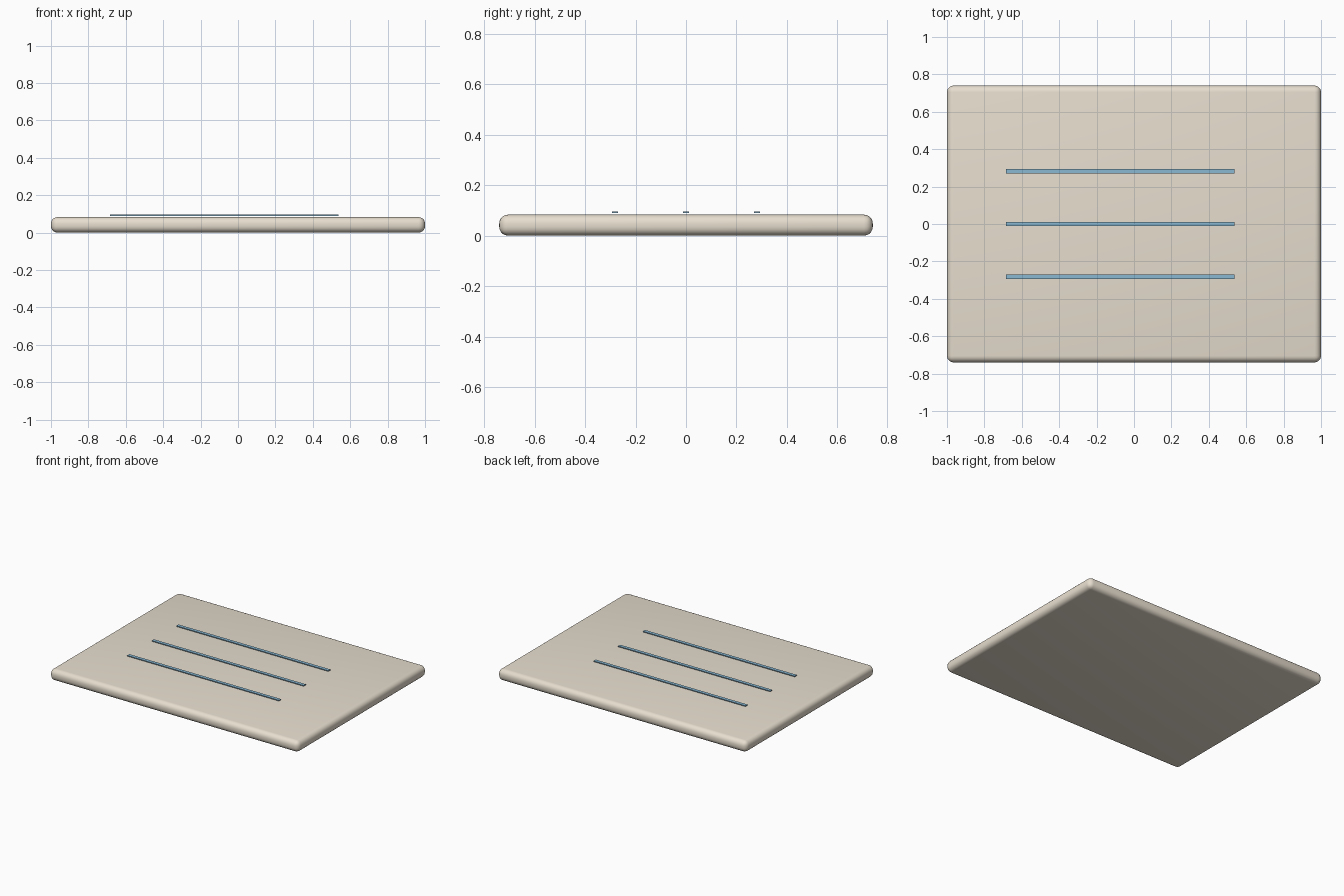
import bpy

if "Cube" in bpy.data.objects:
    bpy.data.objects.remove(bpy.data.objects["Cube"])


def material(name, color):
    mat = bpy.data.materials.new(name)
    mat.diffuse_color = color
    mat.use_nodes = True
    mat.node_tree.nodes["Principled BSDF"].inputs["Base Color"].default_value = mat.diffuse_color
    return mat


def box(name, center, size, mat, bevel=0.0, segments=1):
    bpy.ops.mesh.primitive_cube_add(size=1, location=center)
    ob = bpy.context.object
    ob.name = name
    ob.scale = size
    bpy.ops.object.transform_apply(location=False, rotation=False, scale=True)
    ob.data.materials.append(mat)
    if bevel:
        mod = ob.modifiers.new("rounded_edges", 'BEVEL')
        mod.width = bevel
        mod.segments = segments
        bpy.ops.object.modifier_apply(modifier=mod.name)
        bpy.ops.object.shade_smooth_by_angle()
    return ob


cream = material("cream", (0.80, 0.73, 0.62, 1))
blue = material("blue", (0.25, 0.48, 0.65, 1))

# Rounded card lying flat
box("card", (0, 0, 0.0415), (2.0, 1.48, 0.083), cream, bevel=0.035, segments=5)

# Three thin ruled strips hovering just above the card
for i in (-1, 0, 1):
    box(f"ruled_strip_{i + 2}", (-0.074, i * 0.282, 0.093), (1.22, 0.024, 0.006), blue)
